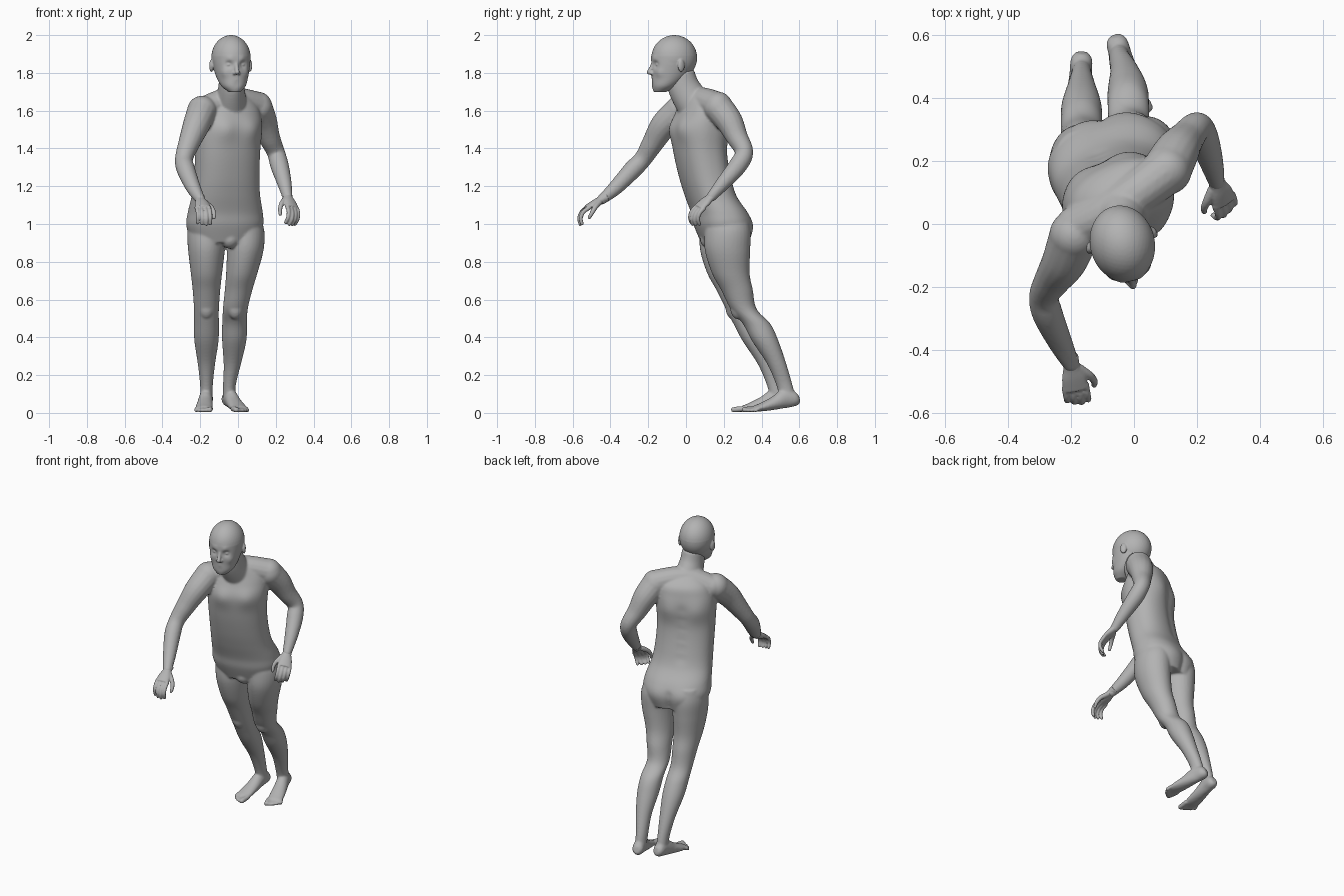
import bpy, bmesh, math
from mathutils import Vector, Matrix

if "Cube" in bpy.data.objects:
    bpy.data.objects.remove(bpy.data.objects["Cube"], do_unlink=True)

skin = bpy.data.materials.new("plain_grey")
skin.use_nodes = True
grey = (0.45, 0.45, 0.45, 1)
skin.diffuse_color = grey
skin.node_tree.nodes["Principled BSDF"].inputs["Base Color"].default_value = grey


def spline(rows, steps):
    """Smoothly interpolate rows of numbers through every row."""
    result = []
    for index in range(len(rows) - 1):
        before, start = rows[max(index - 1, 0)], rows[index]
        end, after = rows[index + 1], rows[min(index + 2, len(rows) - 1)]
        for step in range(steps):
            t = step / steps
            result.append([q + t / 2 * (r - p + t * (2*p - 5*q + 4*r - s + t * (3*(q - r) + s - p)))
                           for p, q, r, s in zip(before, start, end, after)])
    return result + [list(rows[-1])]


def loft(bm, rows, side=None, sides=32, steps=6, power=1):
    """Skin x, y, z, half width, half depth; level rings with a yaw unless a side is given."""
    rows = spline(rows, steps)
    rings = []
    for index, row in enumerate(rows):
        centre = Vector(row[:3])
        if side is None:
            back, across = frame(row[5])
            back = -back
        else:
            tangent = Vector(rows[min(index + 1, len(rows) - 1)][:3]) - Vector(rows[max(index - 1, 0)][:3])
            tangent.normalize()
            across = (side - tangent * tangent.dot(side)).normalized()
            back = tangent.cross(across)
        ring = []
        for corner in range(sides):
            angle = math.tau * corner / sides
            c, s = (math.copysign(abs(w) ** power, w) for w in (math.cos(angle), math.sin(angle)))
            ring.append(bm.verts.new(centre + across * row[3] * c + back * row[4] * s))
        rings.append(ring)
    for lower, upper in zip(rings, rings[1:]):
        for k in range(sides):
            bm.faces.new((lower[k], lower[k - 1], upper[k - 1], upper[k]))
    bm.faces.new(rings[0])
    bm.faces.new(rings[-1])


def blob(bm, centre, radii, yaw=0):
    place = Matrix.Translation(centre) @ Matrix.Rotation(math.radians(yaw), 4, 'Z')
    bmesh.ops.create_icosphere(bm, subdivisions=4, radius=1,
                               matrix=place @ Matrix.Diagonal((*radii, 1)))


def tube(bm, points, radii, side, sides=16):
    """Round limb with domed ends."""
    loft(bm, [(*point, radius, radius) for point, radius in zip(points, radii)], side, sides)
    for end in (0, -1):
        blob(bm, points[end], [radii[end]] * 3)


def push(bm, centre, radius, offset):
    """Soft sculpt stroke."""
    centre, offset = Vector(centre), Vector(offset)
    for vert in bm.verts:
        vert.co += offset * math.exp(-((vert.co - centre).length / radius) ** 2)


def finish(bm, name, voxel, rounds):
    """Fuse the overlapping forms into one smooth surface."""
    bmesh.ops.recalc_face_normals(bm, faces=bm.faces)
    mesh = bpy.data.meshes.new(name)
    bm.to_mesh(mesh)
    bm.free()
    mesh.materials.append(skin)
    part = bpy.data.objects.new(name, mesh)
    bpy.context.collection.objects.link(part)
    fuse = part.modifiers.new("fuse", 'REMESH')
    fuse.mode, fuse.voxel_size, fuse.use_smooth_shade = 'VOXEL', voxel, True
    soften = part.modifiers.new("soften", 'SMOOTH')
    soften.factor, soften.iterations = 0.5, rounds


def frame(yaw):
    """Forward and left directions after turning."""
    turn = Matrix.Rotation(math.radians(yaw), 3, 'Z')
    return turn @ Vector((0, -1, 0)), turn @ Vector((1, 0, 0))


def torso_x(z):
    return -.07 + .04 * (z - 1)


def torso_yaw(z):
    return 14 + 20 * (z - 1)


# Torso, twisting from the hips to the shoulders
body = bmesh.new()
torso = [(.9, .205, .17, .12), (.99, .193, .204, .143), (1.06, .175, .2, .14),
         (1.15, .13, .183, .127), (1.25, .1, .175, .127), (1.38, .075, .174, .13),
         (1.5, .07, .18, .135), (1.58, .078, .172, .12), (1.64, .08, .145, .1), (1.69, .055, .08, .065)]
loft(body, [(torso_x(z), y, z, width, depth, torso_yaw(z)) for z, y, width, depth in torso],
     sides=64, power=.87)

# Chest, shoulder blades, spine and seat
chest_forward, chest_left = frame(25)
hip_forward, hip_left = frame(14)
chest = Vector((torso_x(1.5), .07, 1.5))
seat = Vector((torso_x(1), .195, .98)) - hip_forward * .13
for sign in (-1, 1):
    push(body, chest + chest_forward * .12 + chest_left * sign * .075, .06, chest_forward * .014)
    push(body, chest - chest_forward * .12 + chest_left * sign * .09, .07, chest_forward * -.012)
    push(body, seat + hip_left * sign * .085, .07, hip_forward * -.012)
for step in range(6):
    z = 1.2 + step * .06
    push(body, Vector((torso_x(z), .1 - step * .006, z)) - chest_forward * .13, .03, chest_forward * .006)
for step in range(4):
    push(body, seat + Vector((0, 0, step * .03 - .07)), .02, hip_forward * .014)
blob(body, (-.045, .125, .92), [.05] * 3)

# Neck and the slope to the shoulders
across = Vector((1, 0, 0))
loft(body, [(-.035, -.03, 1.8, .065, .075), (-.035, -.01, 1.72, .07, .085),
            (-.04, .05, 1.62, .09, .095)], across)
arm_side = Vector((.3, .2, .9))
tube(body, [(-.18, -.01, 1.605), (-.04, .065, 1.655), (.105, .17, 1.625)], [.07, .07, .075], arm_side)

# Arms share one taper from shoulder to wrist
arm_radii = [.079, .072, .058, .048, .049, .039, .027]
right_arm = [(-.19, -.035, 1.6), (-.22, -.115, 1.525), (-.258, -.175, 1.43), (-.286, -.228, 1.345),
             (-.275, -.285, 1.285), (-.235, -.375, 1.19), (-.2, -.445, 1.13)]
left_arm = [(.105, .172, 1.615), (.135, .228, 1.545), (.165, .27, 1.46), (.2, .308, 1.38),
            (.22, .275, 1.31), (.245, .2, 1.22), (.262, .135, 1.145)]
for arm in (right_arm, left_arm):
    tube(body, arm, arm_radii, arm_side)

# Legs share one profile of height, setback, half width and half depth
leg = [(1.04, .19, .09, .11), (.96, .195, .102, .122), (.86, .195, .097, .12), (.74, .212, .083, .1),
       (.65, .245, .073, .084), (.55, .28, .066, .069), (.47, .325, .066, .073),
       (.38, .37, .064, .07), (.26, .43, .046, .051), (.15, .47, .034, .043), (.07, .49, .033, .042)]
left_x = [.025, .038, .038, .02, .003, -.014, -.018, -.02, -.03, -.045, -.048]
for sign in (-1, 1):
    path = []
    for x, (z, y, width, depth) in zip(left_x, leg):
        if sign < 0:
            x = -.167
        else:
            y += .05 if z < .5 else .025
        path.append((x, y, z, width, depth, 0))
    loft(body, path)
    knee = Vector(path[5][:3])
    blob(body, knee + Vector((0, -.03, .015)), (.045, .042, .07))

# Feet with toes
sole = [(-.045, .078, .018, .022), (-.025, .074, .034, .038), (.03, .075, .036, .05),
        (.09, .052, .041, .036), (.16, .031, .046, .023), (.205, .022, .042, .014)]
for sign, heel, yaw in ((-1, Vector((-.168, .5, 0)), -4), (1, Vector((-.048, .555, 0)), 17)):
    forward, left = frame(yaw)
    loft(body, [(*(heel + forward * along + Vector((0, 0, height))), width, depth)
                for along, height, width, depth in sole], left)
    for toe in range(5):
        radius = .011 if toe else .015
        start = heel + left * sign * (toe * .019 - .036) + forward * .19
        tip = start + forward * (.057 - toe * toe * .0025)
        start.z, tip.z = .022, radius + .002
        tube(body, [start, tip], [radius, radius], left)
finish(body, "body", .0065, 7)

# Hands: palm, four curled fingers and thumb
for name, wrist, aim, side, turn in (
        ("right_hand", right_arm[-1], Vector((.16, -.85, -.45)), Vector((1, .2, 0)), -1),
        ("left_hand", left_arm[-1], Vector((.3, -.72, -.62)), Vector((-.75, -.55, .2)), 1)):
    hand = bmesh.new()
    aim.normalize()
    side = (side - aim * side.dot(aim)).normalized()
    palm = aim.cross(side) * turn

    def reach(along, sideways, inward):
        return Vector(wrist) + aim * along + side * sideways + palm * inward

    loft(hand, [(*reach(along, 0, 0), width, depth) for along, width, depth in (
        (-.03, .028, .026), (.01, .027, .021), (.05, .038, .019), (.095, .041, .014))], side)
    for finger, length in enumerate((.85, 1, 1.08, 1)):
        sideways = finger * .022 - .033
        tube(hand, [reach(.085 + along * length, sideways, inward) for along, inward in (
            (0, .004), (.04, .01), (.067, .032), (.075, .062))], [.0115, .011, .0105, .009], side)
    tube(hand, [reach(.025, .022, .006), reach(.06, .05, .016), reach(.09, .062, .032),
                reach(.115, .06, .048)], [.016, .0135, .0115, .0095], palm)
    finish(hand, name, .0045, 3)

# Head, built facing forward and then turned
head = bmesh.new()
skull = [(-.078, 1.698, .03, .032), (-.055, 1.73, .064, .066), (-.025, 1.78, .084, .096),
         (-.01, 1.84, .097, .114), (0, 1.89, .103, .122)]
loft(head, [(0, *row, 0) for row in skull], sides=96, steps=10)
blob(head, (0, 0, 1.88), (.103, .122, .12))
for sign in (-1, 1):
    # Eye socket, cheek, brow, eye, ear and nostril
    push(head, (sign * .037, -.115, 1.845), .02, (0, .015, 0))
    push(head, (sign * .055, -.09, 1.8), .025, (sign * .004, -.006, 0))
    push(head, (sign * .035, -.115, 1.87), .02, (0, -.006, 0))
    blob(head, (sign * .036, -.097, 1.843), (.016, .013, .009))
    blob(head, (sign * .104, .012, 1.838), (.011, .02, .034), sign * 20)
    blob(head, (sign * .012, -.124, 1.798), (.009, .011, .009))
# Lips, chin and nose
for z in (1.765, 1.753):
    blob(head, (0, -.108, z), (.026, .014, .006))
push(head, (0, -.11, 1.738), .018, (0, .005, 0))
blob(head, (0, -.09, 1.717), (.028, .023, .018))
tube(head, [(0, -.113, 1.86), (0, -.124, 1.828), (0, -.137, 1.804)], [.01, .011, .013], across)
bmesh.ops.transform(head, verts=head.verts, matrix=Matrix.Translation((-.037, -.062, 0))
                    @ Matrix.Rotation(math.radians(14), 4, 'Z'))
finish(head, "head", .0045, 3)
